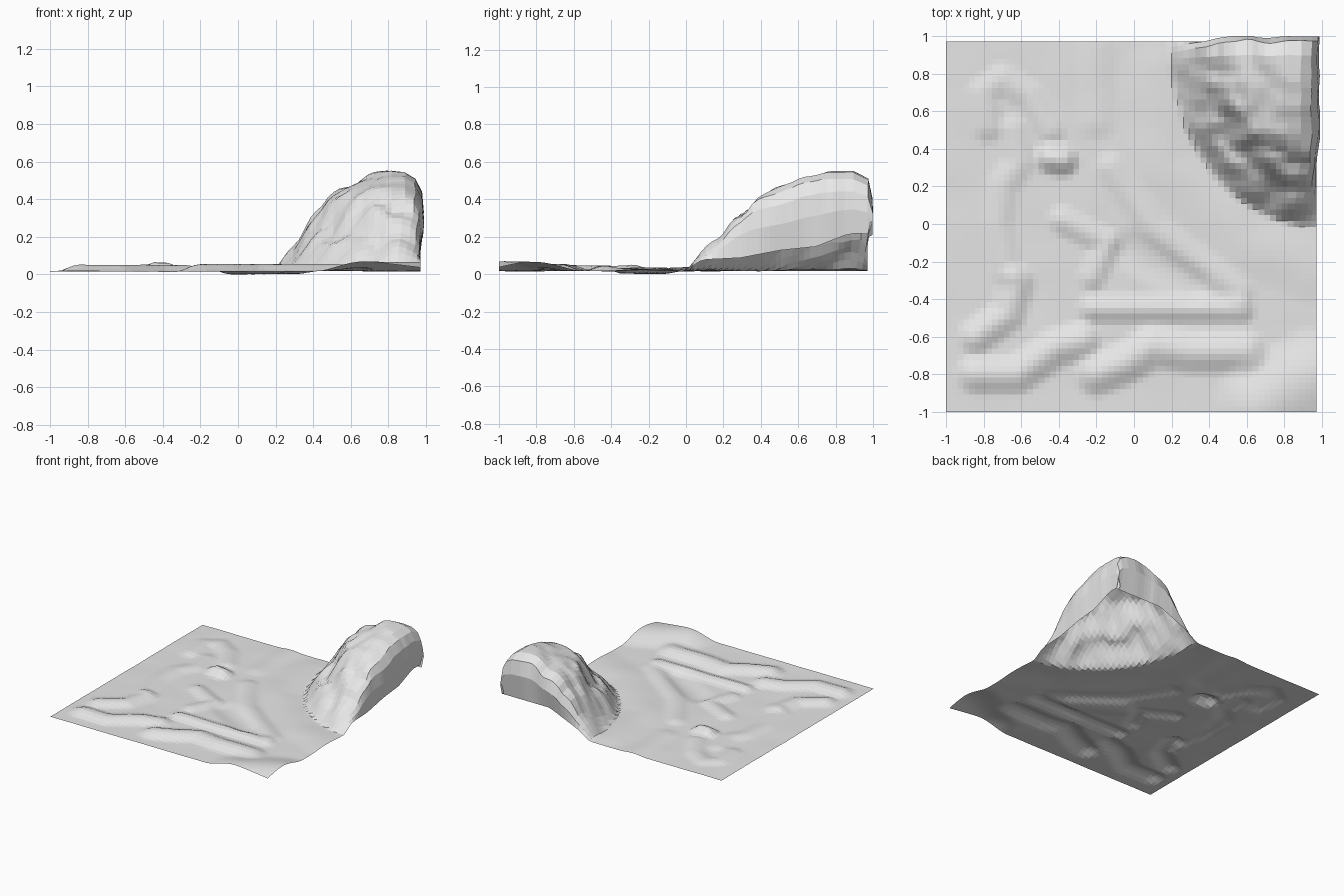
import bpy, bmesh, math
from mathutils import Vector, noise

cube = bpy.data.objects.get("Cube")
if cube:
    bpy.data.objects.remove(cube, do_unlink=True)

LOW, HIGH, CELLS = -1.0, 0.97, 64
BASE = 0.018


def interp(x, points):
    """Piecewise linear curve through (x, value) points."""
    if x <= points[0][0]:
        return points[0][1]
    for (a, va), (b, vb) in zip(points, points[1:]):
        if x <= b:
            return va + (vb - va) * (x - a) / (b - a)
    return points[-1][1]


def clamp(t):
    return max(0.0, min(1.0, t))


def path_distance(p, path):
    """Shortest distance from p to a polyline."""
    best = 9.0
    for a, b in zip(path, path[1:]):
        a, b = Vector(a), Vector(b)
        t = clamp((p - a).dot(b - a) / (b - a).length_squared)
        best = min(best, (p - a.lerp(b, t)).length)
    return best


# Raised and sunken strokes on the plain
strokes = []


def stroke(height, width, *path):
    strokes.append((height, width, path))


stroke(.048, .10, (-.44, .35), (-.38, .34))
stroke(.018, .10, (-.78, .52), (-.8, .7), (-.7, .77), (-.56, .68), (-.45, .5))
stroke(.016, .10, (-.64, .5), (-.61, .33), (-.7, .2), (-.72, 0), (-.68, -.25))
stroke(.03, .11, (-.84, -.6), (-.67, -.48), (-.62, -.3))
stroke(.034, .12, (-.84, -.8), (-.62, -.8), (-.42, -.66), (-.28, -.62))
stroke(.038, .13, (-.2, -.8), (-.05, -.74), (.1, -.65), (.3, -.68), (.6, -.68))
stroke(.026, .09, (-.22, -.45), (.57, -.45))
stroke(.016, .10, (-.12, .3), (.1, -.02), (.56, -.36))
stroke(.02, .09, (-.38, .02), (-.14, -.1), (-.22, -.28))
stroke(.01, .12, (-.2, .95), (-.2, .55))
stroke(.01, .2, (.1, .8), (.15, .3), (.6, -.1), (.95, -.25))
stroke(-.016, .13, (-.02, -.14), (.3, -.33))
stroke(.05, .28, (.68, -.97), (.85, -.87), (.95, -.82))

# Hill: height from corner (0) to foot (1), and the lifted rims of the sheet
HILL = [(0, .5), (.15, .53), (.27, .535), (.37, .51), (.45, .475), (.55, .44),
        (.64, .39), (.72, .3), (.8, .21), (.9, .11), (1, 0)]
EAST_RIM = [(.1, .2), (.28, .13), (.48, .11), (.69, .07), (.9, .06), (1, 0)]
NORTH_RIM = [(0, .18), (.53, .18), (.86, .07), (1, 0)]


def plain_height(p):
    z = BASE
    for height, width, path in strokes:
        d = path_distance(p, path) / width
        if d < 1:
            z += height * (1 - d * d) ** 2
    return z + .004 * noise.noise(Vector((p.x * 4, p.y * 4, 0)))


def surface(x, y):
    """Final position of a sheet point."""
    z = plain_height(Vector((x, y)))
    r = math.hypot((HIGH - x) / .78, (HIGH - y) / .98)
    if r >= 1:
        return x, y, z
    rough = noise.noise(Vector((x * 9, y * 9, 2)))
    r_rough = clamp(r + .06 * rough * min(1, 6 * (1 - r)) * min(1, 4 * r))
    hill = interp(r_rough, HILL)
    grow = min(1, 2.5 * (1 - r))
    # steep outer sides that bulge past the rim
    east = clamp((x - .82) / .15)
    north = clamp((y - .87) / .10)
    hill += (min(hill, interp(r, EAST_RIM)) - hill) * east ** 2.3
    hill += (min(hill, interp(r, NORTH_RIM)) - hill) * north ** 2.3
    x += .28 * east * (1 - east) * .25 * 4 * grow * (1 + .3 * rough)
    y += .26 * north * (1 - north) * grow * (1 + .3 * rough)
    return min(x, .99), min(y, 1.0), max(z, BASE) + hill - (z - BASE) * (1 - r)


# Terrain sheet
bm = bmesh.new()
bmesh.ops.create_grid(bm, x_segments=CELLS, y_segments=CELLS, size=1)
half, mid = (HIGH - LOW) / 2, (HIGH + LOW) / 2
for v in bm.verts:
    v.co = surface(v.co.x * half + mid, v.co.y * half + mid)
lowest = min(v.co.z for v in bm.verts)
for v in bm.verts:
    v.co.z -= lowest
mesh = bpy.data.meshes.new("terrain_sheet")
bm.to_mesh(mesh)
bm.free()

# Pale grey ground
ground = bpy.data.materials.new("pale_grey")
ground.use_nodes = True
colour = (.8, .8, .8, 1)
ground.diffuse_color = colour
ground.node_tree.nodes["Principled BSDF"].inputs["Base Color"].default_value = colour
mesh.materials.append(ground)

terrain = bpy.data.objects.new("terrain_sheet", mesh)
bpy.context.collection.objects.link(terrain)
